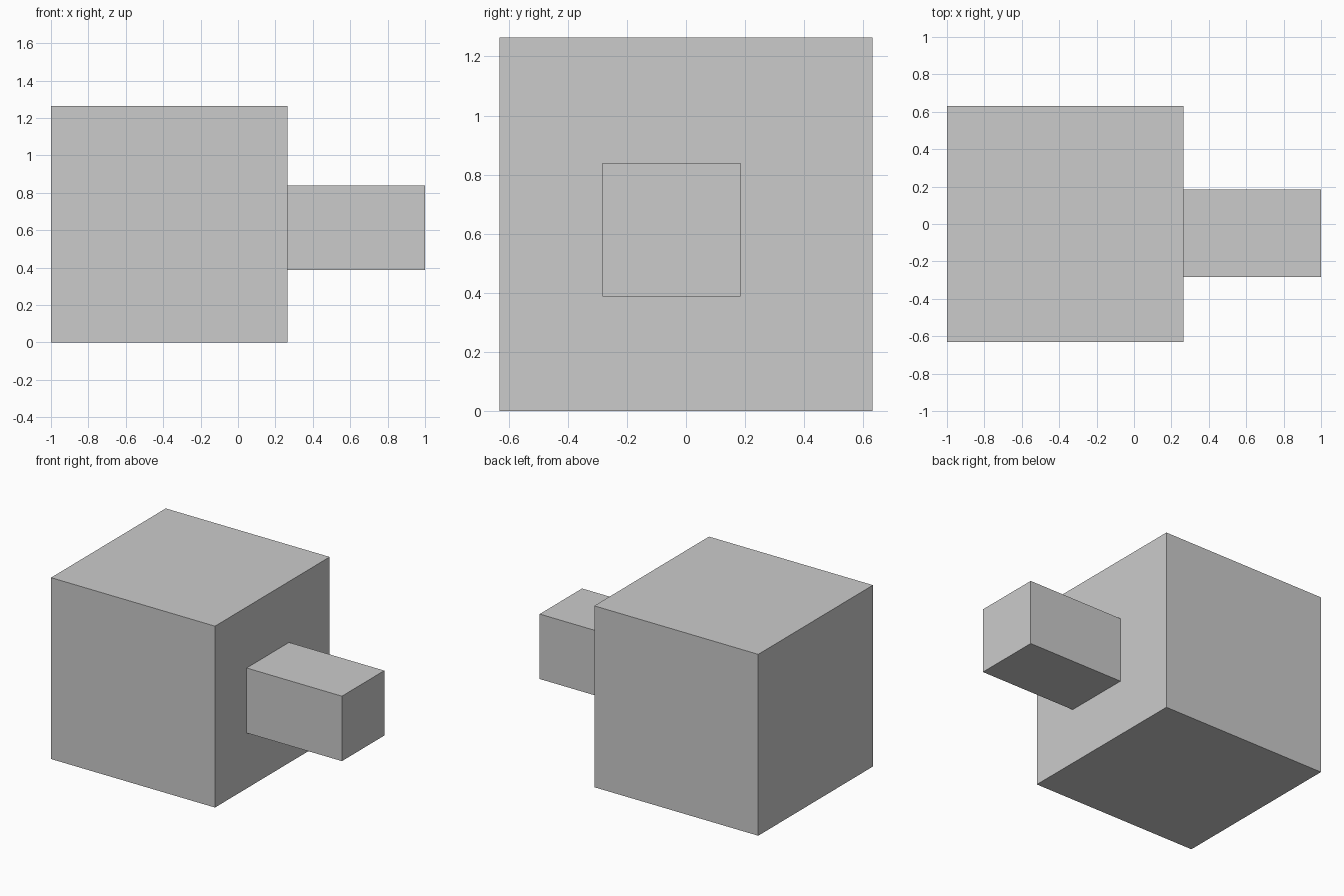
import bpy

if "Cube" in bpy.data.objects:
    bpy.data.objects.remove(bpy.data.objects["Cube"])


def box(name, x, y, z):
    """Add a box spanning the given (min, max) ranges."""
    spans = (x, y, z)
    bpy.ops.mesh.primitive_cube_add(size=1, location=[(a + b) / 2 for a, b in spans])
    obj = bpy.context.object
    obj.name = name
    obj.scale = [b - a for a, b in spans]
    bpy.ops.object.transform_apply(location=False, rotation=False, scale=True)
    return obj


# Large cube body
box("body", (-1.0, 0.265), (-0.632, 0.632), (0.0, 1.265))

# Square arm projecting from the right face
box("arm", (0.265, 1.0), (-0.283, 0.184), (0.387, 0.84))
